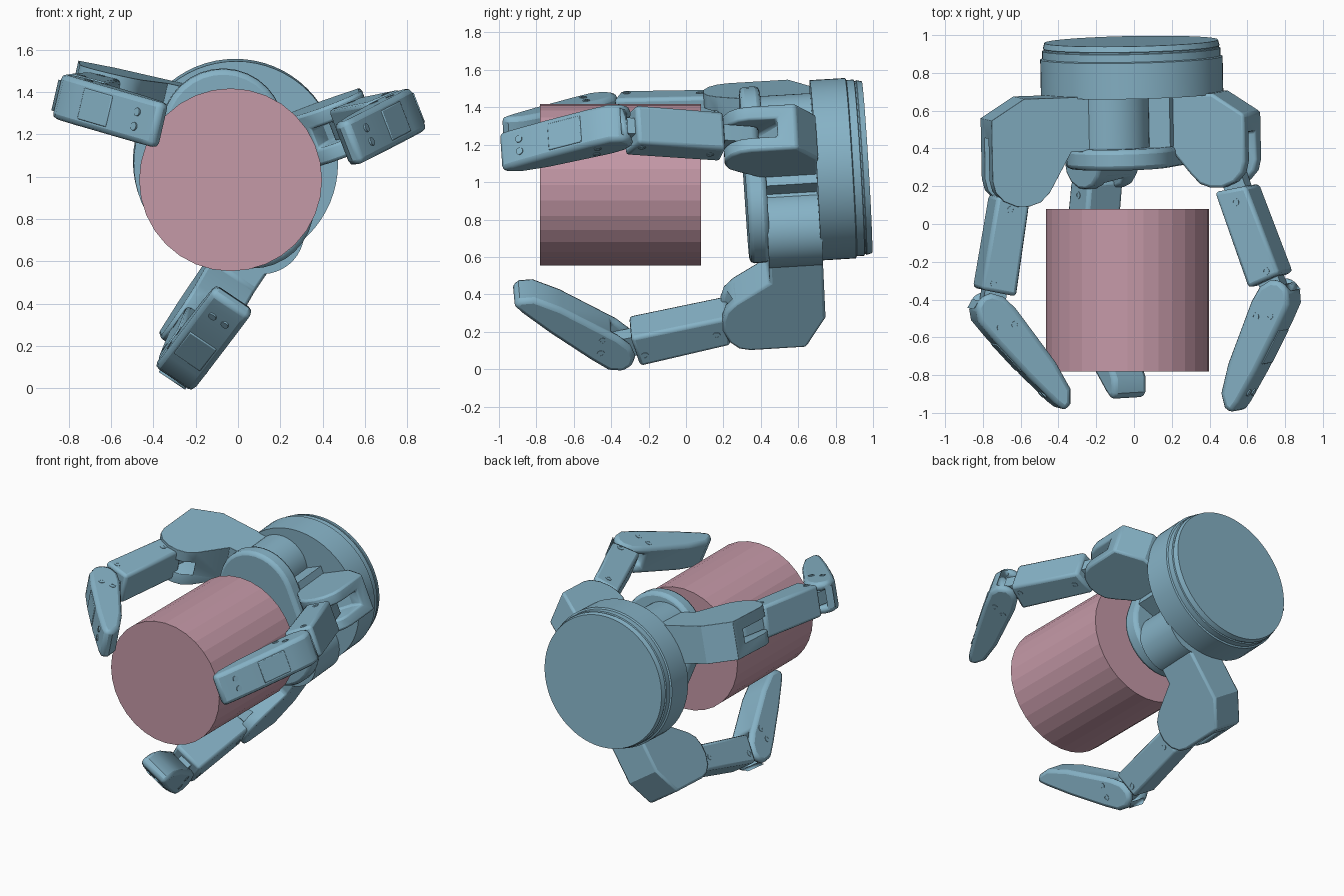
import bpy, bmesh, math
from mathutils import Matrix, Vector

if "Cube" in bpy.data.objects:
    bpy.data.objects.remove(bpy.data.objects["Cube"])

def material(name, rgb):
    m = bpy.data.materials.new(name)
    m.diffuse_color = (*rgb, 1)
    m.use_nodes = True
    m.node_tree.nodes["Principled BSDF"].inputs["Base Color"].default_value = m.diffuse_color
    return m

BLUE = material("blue_metal", (0.24, 0.45, 0.57))
PINK = material("pink_object", (0.56, 0.32, 0.39))

# Hand frame: slightly tilted, F points forward out of the palm
W = Vector((-0.02, 0.998, 0.06)).normalized()
EX = (Vector((1, 0, 0)) - W * W.x).normalized()
EZ = EX.cross(W)
F = -W
ORIGIN = Vector((-0.01, 0.69, 1.063))

def frame(pos, u):
    v = u.cross(F)
    m = Matrix((u, F, v)).transposed().to_4x4()
    m.translation = pos
    return m

def add_bevel(ob, width):
    b = ob.modifiers.new("bevel", 'BEVEL')
    b.width, b.segments, b.limit_method = width, 2, 'ANGLE'
    b.angle_limit = math.radians(40)

def finish(name, bm, M, mat=BLUE, smooth=True):
    bmesh.ops.recalc_face_normals(bm, faces=bm.faces)
    me = bpy.data.meshes.new(name)
    bm.to_mesh(me)
    bm.free()
    me.materials.append(mat)
    ob = bpy.data.objects.new(name, me)
    bpy.context.collection.objects.link(ob)
    ob.matrix_world = M
    if smooth:
        bpy.ops.object.select_all(action='DESELECT')
        ob.select_set(True)
        bpy.context.view_layer.objects.active = ob
        bpy.ops.object.shade_smooth_by_angle(angle=math.radians(30))
    return ob

def prism_mesh(pts, width):
    bm = bmesh.new()
    face = bm.faces.new([bm.verts.new((x, y, -width / 2)) for x, y in pts])
    ext = bmesh.ops.extrude_face_region(bm, geom=[face])
    bmesh.ops.translate(bm, vec=(0, 0, width),
                        verts=[e for e in ext['geom'] if isinstance(e, bmesh.types.BMVert)])
    return bm

def prism(name, pts, width, M, bevel=0, slot=None, slot_w=0.1):
    """Side profile extruded across the width, with an optional slot cut through its middle."""
    ob = finish(name, prism_mesh(pts, width), M)
    if slot:
        cutter = finish("slot_cutter", prism_mesh(slot, slot_w), M)
        cutter.hide_render = True
        mod = ob.modifiers.new("slot", 'BOOLEAN')
        mod.operation, mod.object, mod.solver = 'DIFFERENCE', cutter, 'EXACT'
        bpy.ops.object.select_all(action='DESELECT')
        bpy.context.view_layer.update()
        bpy.context.view_layer.objects.active = ob
        bpy.ops.object.modifier_apply(modifier="slot")
        bpy.data.objects.remove(cutter)
    if bevel:
        add_bevel(ob, bevel)
    return ob

def lathe(name, rings, M, n=64, **kw):
    """Rings of (radius, height) along local y."""
    bm = bmesh.new()
    loops = [[bm.verts.new((r * math.cos(2 * math.pi * i / n), h, r * math.sin(2 * math.pi * i / n)))
              for i in range(n)] for r, h in rings]
    for a, b in zip(loops, loops[1:]):
        for i in range(n):
            bm.faces.new((a[i], a[(i + 1) % n], b[(i + 1) % n], b[i]))
    bm.faces.new(loops[0])
    bm.faces.new(loops[-1])
    return finish(name, bm, M, **kw)

def capsule(y0, y1, r, n=8):
    """Rounded bar outline running along local y."""
    top = [(r * math.cos(math.pi * i / n), y1 + r * math.sin(math.pi * i / n)) for i in range(n + 1)]
    return top + [(-x, y0 + y1 - y) for x, y in top]

def screws(name, places, width, M):
    for i, (x, y) in enumerate(places):
        for s in (-1, 1):
            S = M @ Matrix.Translation((x, y, s * width / 2)) @ Matrix.Rotation(s * math.pi / 2, 4, 'X')
            lathe(f"{name}_{i}_{'a' if s < 0 else 'b'}",
                  [(0.021, -0.006), (0.021, 0.003), (0.011, 0.003), (0.011, 0.001)], S, n=12)

# Held cylinder
lathe("held_cylinder", [(0.432, -0.78), (0.432, 0.08)],
      Matrix.Translation((-0.035, 0, 0.985)), n=32, mat=PINK, smooth=False)

# Wrist drum with stepped rear rim
lathe("wrist_drum", [(0.483, 0), (0.483, -0.19), (0.472, -0.195), (0.472, -0.235), (0.464, -0.238),
                     (0.464, -0.245), (0.468, -0.248), (0.46, -0.278)], frame(ORIGIN, EX))

def finger(name, angle, k, out, curl, bend, reach):
    a = math.radians(angle)
    side = math.radians(21 + 90)
    pivot = ORIGIN + (EX * math.cos(side) + EZ * math.sin(side)) * k
    u = EX * math.cos(a) + EZ * math.sin(a)
    M = frame(pivot + u * out, u)

    # Arm and forked knuckle; reach sets how far its rounded nose comes forward
    r = reach
    arm = [(-0.05, -0.01), (0.50, -0.01), (0.68, 0.10), (0.68, r - 0.14), (0.665, r - 0.08),
           (0.62, r - 0.03), (0.55, r), (0.48, r), (0.42, r - 0.02), (0.37, r - 0.07),
           (0.25, 0.28), (-0.05, 0.28)]
    prism(name + "_knuckle", arm, 0.26, M, 0.015,
          slot=[(0.30, 0.65), (0.45, 0.30), (0.60, 0.20), (0.80, 0.20), (0.80, 0.65)])
    if k:
        lathe(name + "_pivot_hub", [(0.2, -0.01), (0.2, 0.28)], M, n=48)
    else:
        prism(name + "_base_block", [(-0.05, -0.01), (0.28, -0.01), (0.28, 0.27), (-0.05, 0.27)], 0.36, M)

    # Proximal link: body plus narrow tongues at both joints
    L = M @ Matrix.Translation((0.54, 0.36, 0)) @ Matrix.Rotation(-math.radians(curl), 4, 'Z')
    prism(name + "_link_tongue", capsule(0, 0.77, 0.06), 0.09, L)
    prism(name + "_link", [(-0.095, 0.13), (0.085, 0.16), (0.095, 0.66), (-0.10, 0.67)], 0.22, L, 0.02)
    screws(name + "_link_screw", [(0.0, 0.22), (0.03, 0.62)], 0.22, L)

    # Curved fingertip, bent inward
    T = L @ Matrix.Translation((0, 0.77, 0)) @ Matrix.Rotation(math.radians(bend), 4, 'Z')
    tip = [(-0.05, -0.09), (0.0, -0.11), (0.06, -0.09), (0.10, -0.02), (0.10, 0.10), (0.085, 0.38),
           (0.065, 0.58), (0.05, 0.65), (0.0, 0.64), (-0.05, 0.58), (-0.08, 0.42), (-0.10, 0.06),
           (-0.09, -0.03)]
    prism(name + "_tip", tip, 0.215, T, 0.025,
          slot=[(-0.2, -0.2), (0.05, -0.2), (0.05, 0.09), (-0.2, 0.09)])
    P = T @ Matrix.Translation((0.088, 0.24, 0)) @ Matrix.Rotation(math.radians(3), 4, 'Z')
    prism(name + "_tip_panel", [(-0.02, -0.1), (0.01, -0.1), (0.01, 0.1), (-0.02, 0.1)], 0.15, P, 0.005)
    screws(name + "_tip_screw", [(0.03, 0.08), (-0.04, 0.12)], 0.215, T)
    for i in (-1, 1):
        S = T @ Matrix.Translation((0.066, 0.52, i * 0.035)) @ Matrix.Rotation(-math.pi / 2, 4, 'Z')
        lathe(f"{name}_end_screw_{i + 1}", [(0.02, -0.02), (0.02, 0.012)], S, n=12)

finger("right_finger", 21, 0, 0, 20, 46, 0.49)
finger("left_finger", 167, 0.22, 0.035, 10, 49, 0.56)
finger("lower_finger", 236, -0.33, 0, 10.5, 49, 0.54)

# Palm plate and core: rounded slabs spanning the two swivel hubs
side = math.radians(111)
axis = EX * math.cos(side) + EZ * math.sin(side)
cross = axis.cross(F)
PM = Matrix((cross, axis, cross.cross(axis))).transposed().to_4x4()
PM.translation = ORIGIN + F * 0.325
prism("palm_plate", capsule(-0.2, 0.19, 0.29, 16), 0.11, PM, 0.025)
core = PM.copy()
core.translation = ORIGIN + F * 0.14
prism("palm_core", capsule(-0.2, 0.15, 0.15), 0.29, core)
